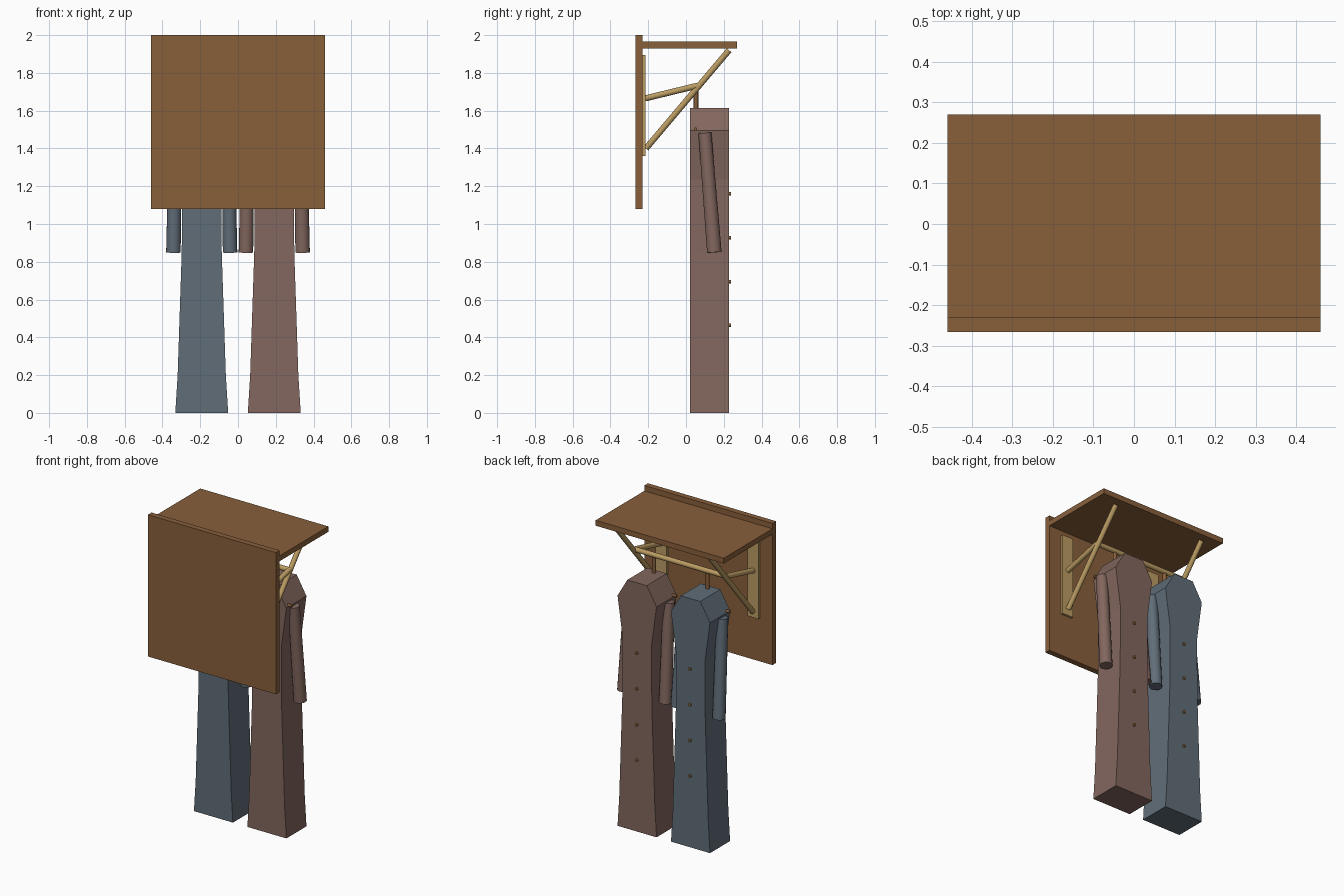
import bpy, bmesh, math
from mathutils import Vector

if "Cube" in bpy.data.objects:
    bpy.data.objects.remove(bpy.data.objects["Cube"])


def material(name, rgb):
    m = bpy.data.materials.new(name)
    m.diffuse_color = (*rgb, 1)
    m.use_nodes = True
    m.node_tree.nodes["Principled BSDF"].inputs["Base Color"].default_value = m.diffuse_color
    return m


WOOD = material("brown wood", (0.25, 0.115, 0.044))
PALE = material("pale wood", (0.50, 0.335, 0.125))
BLUE = material("slate blue cloth", (0.119, 0.155, 0.190))
ROSE = material("dusty brown cloth", (0.225, 0.135, 0.112))
BRASS = material("button brass", (0.27, 0.15, 0.05))


def finish(bm, name, mat, smooth=False):
    bmesh.ops.recalc_face_normals(bm, faces=bm.faces)
    me = bpy.data.meshes.new(name)
    bm.to_mesh(me)
    bm.free()
    me.materials.append(mat)
    ob = bpy.data.objects.new(name, me)
    bpy.context.collection.objects.link(ob)
    if smooth:
        bpy.context.view_layer.objects.active = ob
        ob.select_set(True)
        bpy.ops.object.shade_smooth_by_angle(angle=math.radians(40))
        ob.select_set(False)
    return ob


def box(name, lo, hi, mat):
    bm = bmesh.new()
    bmesh.ops.create_cube(bm, size=1)
    for v in bm.verts:
        v.co = [(a + b) / 2 + c * (b - a) for a, b, c in zip(lo, hi, v.co)]
    return finish(bm, name, mat)


def rod(name, a, b, r1, mat, r2=None, sides=16):
    a, b = Vector(a), Vector(b)
    bm = bmesh.new()
    bmesh.ops.create_cone(bm, cap_ends=True, segments=sides, radius1=r1,
                          radius2=r1 if r2 is None else r2, depth=(b - a).length)
    ob = finish(bm, name, mat, True)
    ob.rotation_mode = 'QUATERNION'
    ob.rotation_quaternion = (b - a).to_track_quat('Z', 'Y')
    ob.location = (a + b) / 2
    return ob


# Wall panel and hat shelf
box("wall_panel", (-0.46, -0.267, 1.08), (0.46, -0.23, 2.0), WOOD)
box("hat_shelf", (-0.46, -0.23, 1.93), (0.46, 0.27, 1.965), WOOD)

# Brackets: wall batten, long diagonal brace, short strut
for s in (-1, 1):
    x = 0.33 * s
    box("wall_batten", (x - 0.04, -0.23, 1.36), (x + 0.04, -0.215, 1.895), PALE)
    rod("diagonal_brace", (x, -0.212, 1.40), (x, 0.228, 1.92), 0.016, PALE)
    rod("short_strut", (x, -0.216, 1.665), (x, 0.06, 1.732), 0.016, PALE)

# Clothes rail
rod("clothes_rail", (-0.335, 0.055, 1.73), (0.335, 0.055, 1.73), 0.016, PALE)

# Coats: half width by height
PROFILE = [(0.14, 0), (0.1275, 0.2), (0.106, 0.85), (0.104, 1.235),
           (0.14, 1.495), (0.07, 1.615)]
for cx, cloth in ((-0.192, BLUE), (0.192, ROSE)):
    bm = bmesh.new()
    outline = [(w, z) for w, z in PROFILE] + [(-w, z) for w, z in reversed(PROFILE)]
    face = bm.faces.new([bm.verts.new((cx + w, 0.022, z)) for w, z in outline])
    ext = bmesh.ops.extrude_face_region(bm, geom=[face])
    for v in ext["geom"]:
        if isinstance(v, bmesh.types.BMVert):
            v.co.y = 0.228
    finish(bm, "coat_body", cloth)

    # Sleeves
    for s in (-1, 1):
        rod("coat_sleeve", (cx + 0.139 * s, 0.10, 1.482),
            (cx + 0.150 * s, 0.150, 0.85), 0.035, cloth, 0.039)

    # Hanger bar and stem
    rod("hanger_bar", (cx - 0.16, 0.05, 1.503), (cx + 0.16, 0.05, 1.503), 0.009, WOOD)
    rod("hanger_stem", (cx, 0.053, 1.49), (cx, 0.053, 1.73), 0.012, WOOD)

    # Buttons
    for z in (1.16, 0.928, 0.695, 0.465):
        rod("button", (cx, 0.225, z), (cx, 0.239, z), 0.009, BRASS, sides=12)
